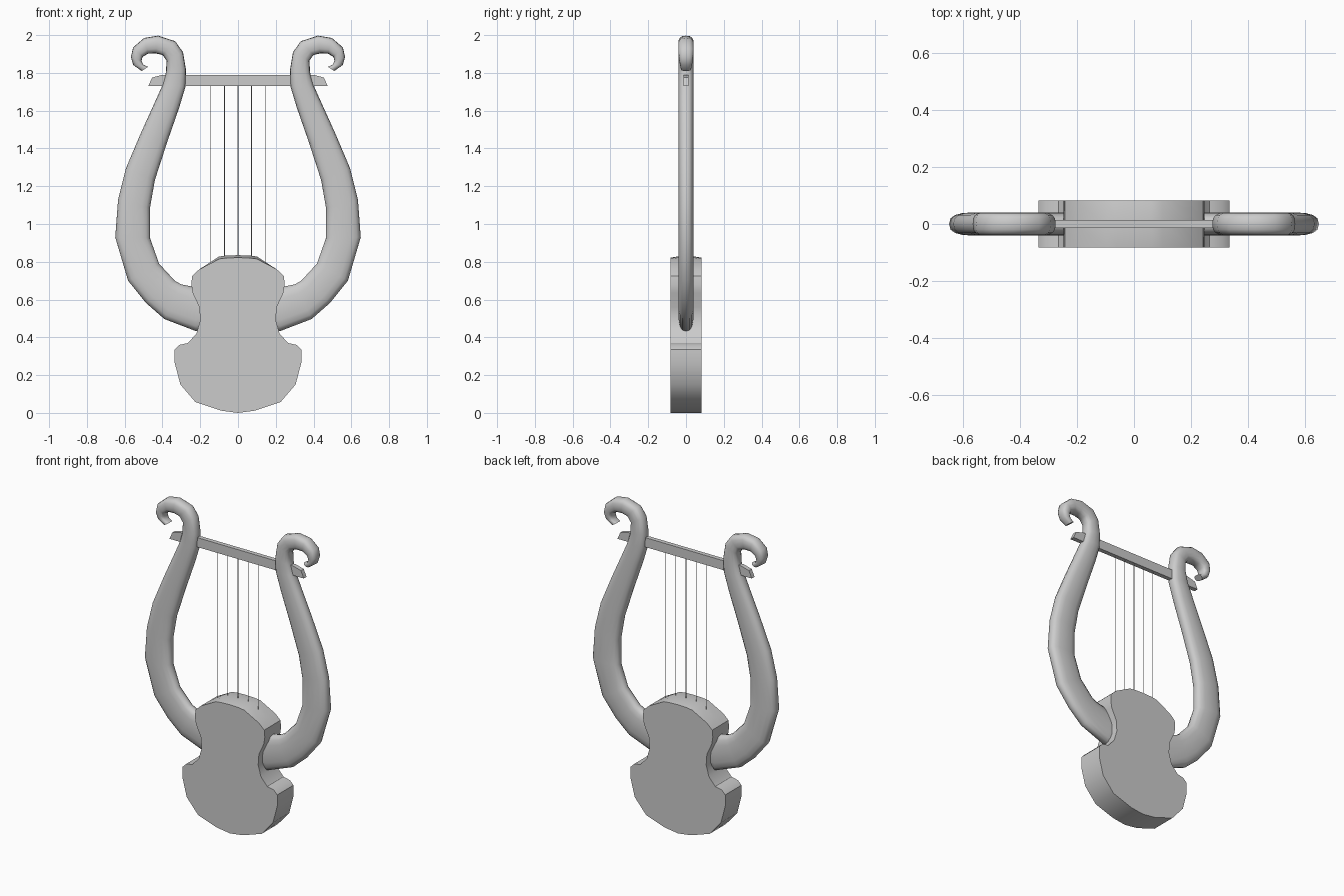
import bpy, bmesh, math
from mathutils import Vector

cube = bpy.data.objects.get("Cube")
if cube:
    bpy.data.objects.remove(cube, do_unlink=True)

GREY = (0.6, 0.6, 0.6, 1)
mat = bpy.data.materials.new("plain_grey")
mat.use_nodes = True
mat.diffuse_color = GREY
mat.node_tree.nodes["Principled BSDF"].inputs["Base Color"].default_value = GREY


def finish(bm, name, angle=None):
    bmesh.ops.recalc_face_normals(bm, faces=bm.faces)
    mesh = bpy.data.meshes.new(name)
    bm.to_mesh(mesh)
    bm.free()
    ob = bpy.data.objects.new(name, mesh)
    bpy.context.collection.objects.link(ob)
    mesh.materials.append(mat)
    if angle:
        smooth(ob, angle)
    return ob


def smooth(ob, angle):
    bpy.ops.object.select_all(action='DESELECT')
    ob.select_set(True)
    bpy.context.view_layer.objects.active = ob
    bpy.ops.object.shade_smooth_by_angle(angle=math.radians(angle))


def loft(rings):
    """Skin a row of equal closed rings and cap both ends."""
    bm = bmesh.new()
    rows = [[bm.verts.new(p) for p in ring] for ring in rings]
    n = len(rows[0])
    for a, b in zip(rows, rows[1:]):
        for i in range(n):
            j = (i + 1) % n
            bm.faces.new((a[i], a[j], b[j], b[i]))
    bm.faces.new(rows[0])
    bm.faces.new(rows[-1])
    return bm


# Sound box: waisted outline, slightly crowned along the top
half = [(.09, .012), (.225, .057), (.305, .15), (.335, .265), (.335, .335),
        (.31, .36), (.265, .37), (.22, .42), (.2, .49), (.205, .56),
        (.24, .635), (.247, .68), (.243, .725), (.205, .76), (.1, .815), (.06, .82)]
outline = [(0, 0)] + half + [(0, .822)] + [(-x, z) for x, z in reversed(half)]


def box_ring(y, crown):
    return [(x, y, z + (crown if z > .8 else 0)) for x, z in outline]


body = finish(loft([box_ring(-.082, 0), box_ring(0, .013), box_ring(.082, 0)]), "sound_box")

# Round blind sound hole in the back
bm = bmesh.new()
bmesh.ops.create_cone(bm, cap_ends=True, segments=24, radius1=.088, radius2=.088, depth=.2)
for v in bm.verts:
    v.co = Vector((v.co.x, v.co.z + .08, v.co.y + .61))
cutter = finish(bm, "hole_cutter")
cutter.hide_render = True
mod = body.modifiers.new("sound_hole", 'BOOLEAN')
mod.object = cutter
mod.solver = 'EXACT'
bpy.context.view_layer.objects.active = body
bpy.ops.object.modifier_apply(modifier=mod.name)
bpy.data.objects.remove(cutter, do_unlink=True)
smooth(body, 35)

# Arms: inner edge and outer edge (x, z) at each station, ending in a curl
stations = [
    (.17, .62, .17, .45), (.25, .67, .22, .432), (.3, .68, .39, .497),
    (.335, .7, .487, .582), (.418, .79, .582, .7), (.466, .926, .65, .93),
    (.466, 1.085, .635, 1.127), (.44, 1.233, .593, 1.296), (.376, 1.43, .515, 1.48),
    (.31, 1.62, .447, 1.63), (.277, 1.73, .4, 1.735), (.275, 1.815, .382, 1.8),
    (.291, 1.91, .378, 1.865), (.333, 1.968, .4, 1.895), (.423, 1.997, .435, 1.903),
    (.497, 1.985, .476, 1.902), (.555, 1.935, .505, 1.885), (.567, 1.885, .511, 1.862),
    (.555, 1.842, .5, 1.842), (.51, 1.81, .476, 1.832)]


def arm_ring(station, side, depth):
    a, b = Vector(station[:2]), Vector(station[2:])
    mid, reach = (a + b) / 2, (b - a) / 2
    ring = []
    for i in range(16):
        t = math.tau * i / 16
        c, s = (math.copysign(abs(f) ** .75, f) for f in (math.cos(t), math.sin(t)))
        p = mid + reach * c
        ring.append((side * p.x, depth * s, p.y))
    return ring


for name, side in (("left_arm", 1), ("right_arm", -1)):
    depths = [.041] * (len(stations) - 3) + [.037, .032, .027]
    finish(loft([arm_ring(s, side, d) for s, d in zip(stations, depths)]), name, 50)

# Crossbar with slanted ends
bar = [(-.475, 1.73), (.475, 1.73), (.455, 1.775), (.4, 1.79), (-.4, 1.79), (-.455, 1.775)]
finish(loft([[(x, y, z) for x, z in bar] for y in (-.014, .014)]), "crossbar")

# Five strings
for k in range(-2, 3):
    bm = bmesh.new()
    r = .003 if k == 0 else .002
    bmesh.ops.create_cone(bm, cap_ends=True, segments=8, radius1=r, radius2=r, depth=1)
    for v in bm.verts:
        v.co += Vector((k * .072, 0, 1.26))
    finish(bm, f"string_{k + 3}", 50)
